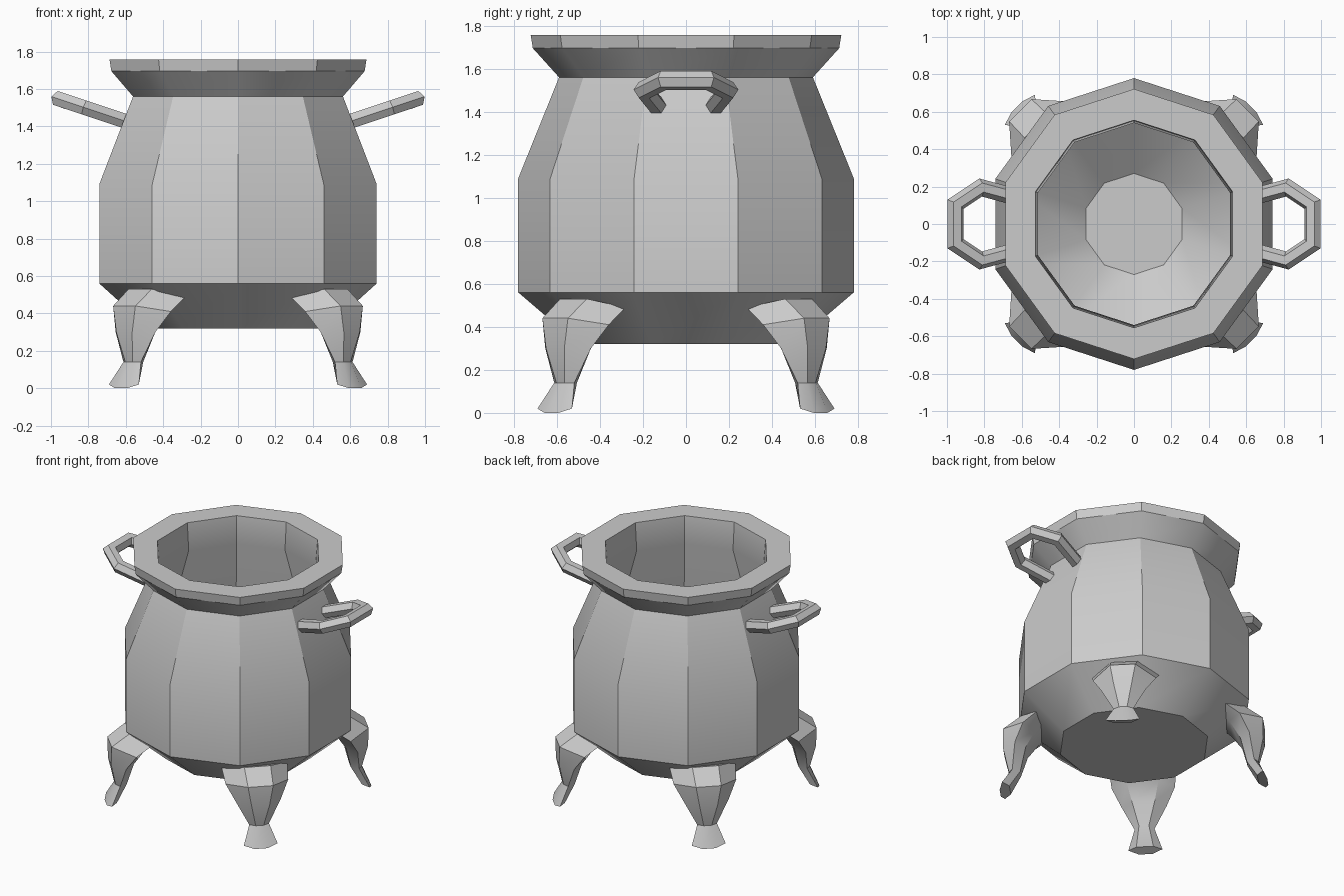
import bpy, bmesh, math
from mathutils import Vector, Matrix

cube = bpy.data.objects.get("Cube")
if cube:
    bpy.data.objects.remove(cube, do_unlink=True)

iron = bpy.data.materials.new("grey iron")
iron.use_nodes = True
GREY = (0.6, 0.6, 0.6, 1)
iron.diffuse_color = GREY
iron.node_tree.nodes["Principled BSDF"].inputs["Base Color"].default_value = GREY


def loft(name, rings):
    """Skin a list of closed rings, cap both ends, smooth the shallow edges."""
    bm = bmesh.new()
    rows = [[bm.verts.new(p) for p in ring] for ring in rings]
    n = len(rows[0])
    for a, b in zip(rows, rows[1:]):
        for i in range(n):
            j = (i + 1) % n
            bm.faces.new((a[i], a[j], b[j], b[i]))
    bm.faces.new(rows[0][::-1])
    bm.faces.new(rows[-1])
    bmesh.ops.recalc_face_normals(bm, faces=bm.faces)
    mesh = bpy.data.meshes.new(name)
    bm.to_mesh(mesh)
    bm.free()
    mesh.materials.append(iron)
    obj = bpy.data.objects.new(name, mesh)
    bpy.context.collection.objects.link(obj)
    bpy.ops.object.select_all(action='DESELECT')
    obj.select_set(True)
    bpy.context.view_layer.objects.active = obj
    bpy.ops.object.shade_smooth_by_angle(angle=math.radians(30))
    return obj


def circle(radius, z, sides=10):
    steps = [math.pi / 2 + math.tau * i / sides for i in range(sides)]
    return [Vector((radius * math.cos(a), radius * math.sin(a), z)) for a in steps]


# Ten-sided pot: outside from the base up, over the rim, down the inside
pot_profile = [
    (0.50, 0.32), (0.78, 0.56), (0.78, 1.09), (0.59, 1.56), (0.712, 1.695),
    (0.722, 1.757), (0.555, 1.757), (0.54, 1.56), (0.71, 1.09), (0.70, 0.72),
    (0.27, 0.38),
]
loft("pot_body", [circle(r, z) for r, z in pot_profile])

# Legs: side radius, outer radius, inner radius, half width, side z, outer z
leg_rows = [
    (0.863, 0.885, 0.82, 0.113, 0.02, 0.00),
    (0.80, 0.825, 0.75, 0.066, 0.14, 0.14),
    (0.775, 0.86, 0.71, 0.15, 0.30, 0.30),
    (0.717, 0.86, 0.64, 0.21, 0.41, 0.44),
    (0.616, 0.74, 0.56, 0.22, 0.49, 0.53),
]


def leg_ring(side, outer, inner, w, side_z, outer_z):
    return [Vector(p) for p in (
        (side, -w, side_z), (outer, -0.4 * w, outer_z), (outer, 0.4 * w, outer_z),
        (side, w, side_z), (inner, 0.5 * w, side_z), (inner, -0.5 * w, side_z))]


leg_names = ("back_left_leg", "back_right_leg", "front_right_leg", "front_left_leg")
for k, name in enumerate(leg_names):
    turn = Matrix.Rotation(math.radians(45 + 90 * k), 3, 'Z')
    loft(name, [[turn @ p for p in leg_ring(*row)] for row in leg_rows])

# Handles: a tilted angular loop with a hexagonal section and mitred corners
half = [(0.58, 0.13, 1.42), (0.82, 0.195, 1.50), (0.955, 0.105, 1.545)]
path = [Vector(p) for p in half] + [Vector((x, -y, z)) for x, y, z in half[::-1]]
up = Vector((-0.32, 0, 0.95))


def handle_rings(radius=0.045):
    rings = []
    for i, p in enumerate(path):
        before = (p - path[i - 1]).normalized() if i else None
        after = (path[i + 1] - p).normalized() if i < len(path) - 1 else None
        before, after = before or after, after or before
        along = (before + after).normalized()
        across = along.cross(up).normalized() / along.dot(after)
        rings.append([p + radius * (math.cos(a) * across + math.sin(a) * up)
                      for a in (math.tau * k / 6 for k in range(6))])
    return rings


for name, side in (("left_handle", 1), ("right_handle", -1)):
    loft(name, [[Vector((side * p.x, p.y, p.z)) for p in ring] for ring in handle_rings()])
